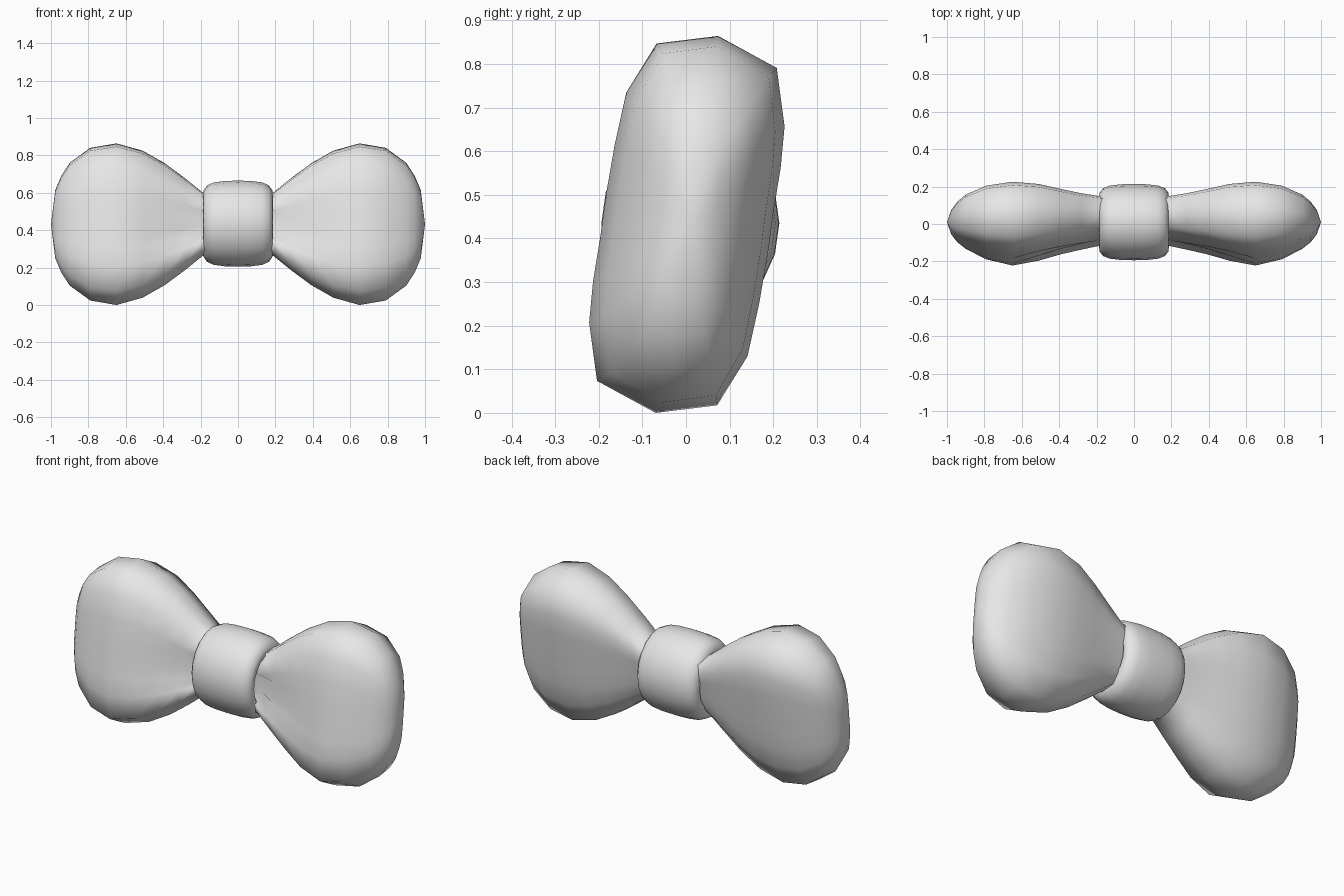
import bpy, bmesh, math

if "Cube" in bpy.data.objects:
    bpy.data.objects.remove(bpy.data.objects["Cube"])

grey = bpy.data.materials.new("plain_grey")
grey.diffuse_color = (0.8, 0.8, 0.8, 1)
grey.use_nodes = True
grey.node_tree.nodes["Principled BSDF"].inputs["Base Color"].default_value = grey.diffuse_color


def loft(name, rings, tip=None, close=False):
    """Skin a list of equal-sized rings; optionally end in a tip point or join last to first."""
    bm = bmesh.new()
    loops = [[bm.verts.new(p) for p in ring] for ring in rings]
    n = len(loops[0])
    pairs = list(zip(loops, loops[1:]))
    if close:
        pairs.append((loops[-1], loops[0]))
    for a, b in pairs:
        for i in range(n):
            j = (i + 1) % n
            bm.faces.new((a[i], a[j], b[j], b[i]))
    if tip:
        t = bm.verts.new(tip)
        for i in range(n):
            bm.faces.new((loops[-1][i], loops[-1][(i + 1) % n], t))
        bm.faces.new(loops[0])
    bmesh.ops.recalc_face_normals(bm, faces=bm.faces)
    for f in bm.faces:
        f.smooth = True
    mesh = bpy.data.meshes.new(name)
    bm.to_mesh(mesh)
    bm.free()
    mesh.materials.append(grey)
    obj = bpy.data.objects.new(name, mesh)
    bpy.context.collection.objects.link(obj)
    return obj


# Bow wings: leaning pillow section, front half (y, z), the back half is its point reflection
front = [(-.31, .96), (-.62, .70), (-.74, .42), (-.83, .15), (-.89, -.08),
         (-.96, -.30), (-1.0, -.52), (-.92, -.83), (-.32, -1.0)]
folds = [0, .20, -.10, .38, .08, .40, -.06, 0, 0]   # pleats pressed into the front
# x, half depth, depth centre, half height, pleat strength
stations = [(.10, .120, .02, .155, 1.0),
            (.19, .130, .02, .170, 1.0),
            (.28, .147, .017, .243, .75),
            (.39, .172, .015, .325, .45),
            (.51, .204, .010, .393, .18),
            (.65, .224, .002, .432, 0),
            (.79, .197, .008, .408, 0),
            (.90, .145, .012, .328, 0),
            (.945, .108, .011, .258, 0),
            (.977, .066, .010, .183, 0)]
MID = .432
rings = []
for x, ry, cy, rz, w in stations:
    ring = [(x, cy + ry * (y + w * d), MID + rz * z) for (y, z), d in zip(front, folds)]
    ring += [(x, cy - ry * y, MID - rz * z) for y, z in front]
    rings.append(ring)
wings = loft("bow_wings", rings, tip=(1.0, .01, MID))
mirror = wings.modifiers.new("mirror", 'MIRROR')
mirror.use_axis[0] = True

# Centre knot: oval band with rounded rims, turned inwards at both ends
half = [(0, 1), (.07, .992), (.13, .957), (.165, .89), (.183, .78), (.187, .66), (.16, .55)]
profile = [(-x, s) for x, s in reversed(half[1:])] + half
SIDES = 20
knot_rings = []
for x, s in profile:
    knot_rings.append([(x, .010 + .204 * s * math.cos(a), .435 + .230 * s * math.sin(a))
                       for a in (2 * math.pi * i / SIDES for i in range(SIDES))])
loft("centre_knot", knot_rings, close=True)
